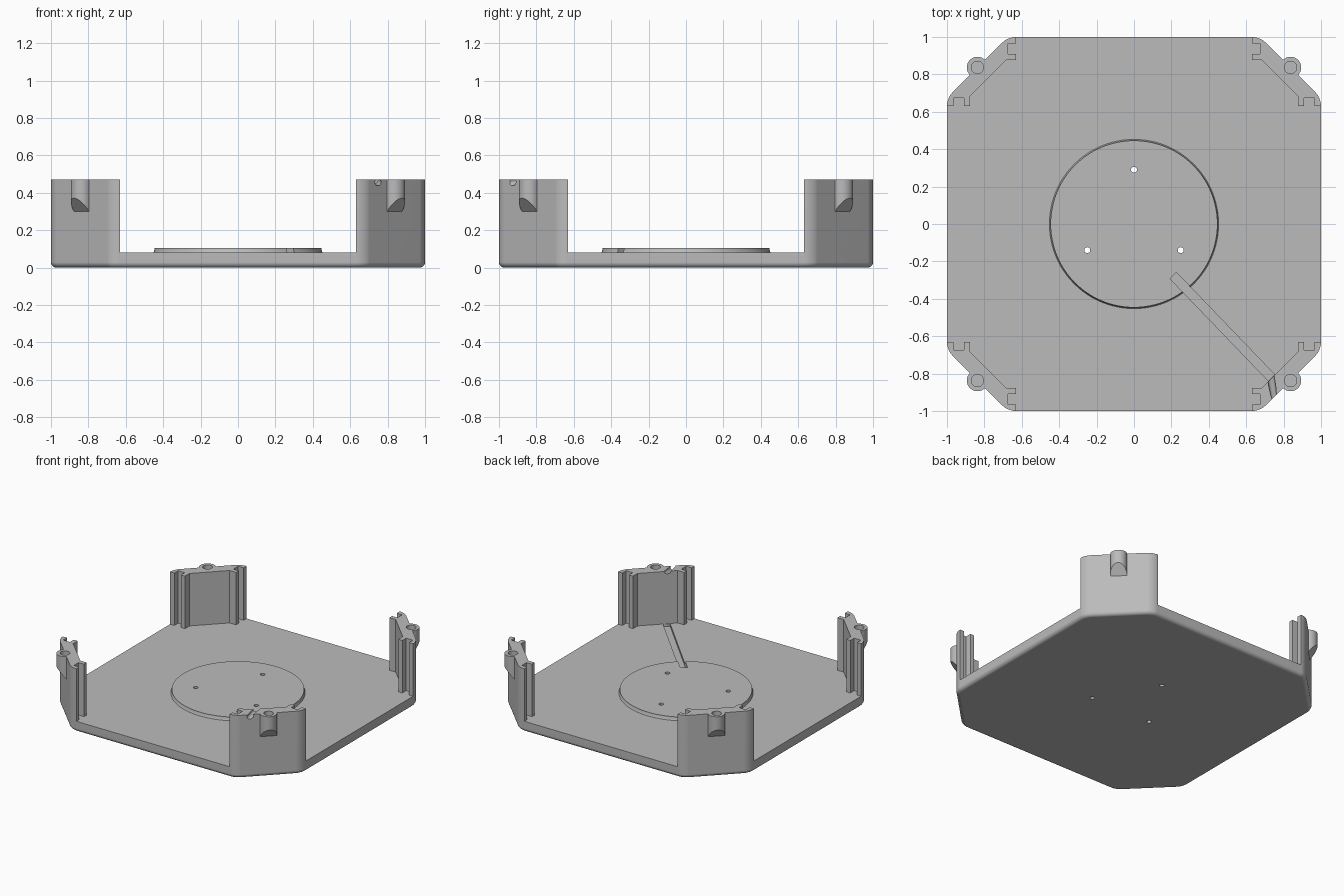
import bpy, bmesh, math
from mathutils import Vector, Matrix

old = bpy.data.objects.get("Cube")
if old:
    bpy.data.objects.remove(old, do_unlink=True)

TOP, FLOOR, GROOVE = 0.47, 0.08, 0.06   # post top, plate top, channel floor

grey = bpy.data.materials.new("plain_grey")
grey.use_nodes = True
grey.diffuse_color = (0.5, 0.5, 0.5, 1)
grey.node_tree.nodes["Principled BSDF"].inputs["Base Color"].default_value = (0.5, 0.5, 0.5, 1)


def finish(bm, name):
    bmesh.ops.recalc_face_normals(bm, faces=bm.faces)
    mesh = bpy.data.meshes.new(name)
    bm.to_mesh(mesh)
    bm.free()
    mesh.materials.append(grey)
    ob = bpy.data.objects.new(name, mesh)
    bpy.context.collection.objects.link(ob)
    return ob


def prism_bm(points, z0, z1):
    bm = bmesh.new()
    face = bm.faces.new([bm.verts.new((x, y, z0)) for x, y in points])
    ext = bmesh.ops.extrude_face_region(bm, geom=[face])
    verts = [g for g in ext["geom"] if isinstance(g, bmesh.types.BMVert)]
    bmesh.ops.translate(bm, verts=verts, vec=(0, 0, z1 - z0))
    return bm


def cylinder_bm(x, y, z0, z1, r0, r1, n):
    bm = bmesh.new()
    bmesh.ops.create_cone(bm, cap_ends=True, segments=n, radius1=r0, radius2=r1, depth=z1 - z0,
                          matrix=Matrix.Translation((x, y, (z0 + z1) / 2)))
    return bm


def boolean(target, tool, operation):
    mod = target.modifiers.new("shape", 'BOOLEAN')
    mod.object, mod.operation, mod.solver = tool, operation, 'EXACT'
    bpy.context.view_layer.objects.active = target
    bpy.ops.object.modifier_apply(modifier=mod.name)
    bpy.data.objects.remove(tool, do_unlink=True)


def four_fold(points):
    out = []
    for turn in range(4):
        out += points
        points = [(-y, x) for x, y in points]
    return out


# Outer block: octagon with rounded uprights and a rounded lower rim
bm = prism_bm(four_fold([(1, 0.674), (0.674, 1)]), 0, TOP)
bm.normal_update()
uprights = [e for e in bm.edges if abs(e.verts[0].co.z - e.verts[1].co.z) > 0.1]
bmesh.ops.bevel(bm, geom=uprights, offset=0.04, segments=4, profile=0.5, affect='EDGES')
rim = [e for e in bm.edges if max(v.co.z for v in e.verts) < 0.001]
bmesh.ops.bevel(bm, geom=rim, offset=0.028, segments=4, profile=0.5, affect='EDGES')
tray = finish(bm, "tray_with_corner_posts")

# Inner space, with panel slots in both ends of every post
half = [(1.1, 0.63), (0.965, 0.63), (0.965, 0.675), (0.91, 0.675),
        (0.91, 0.63), (0.877, 0.63), (0.877, 0.683)]
corner = half + [(y, x) for x, y in reversed(half)]
boolean(tray, finish(prism_bm(four_fold(corner), FLOOR, 1), "inner_cutter"), 'DIFFERENCE')

# Screw bosses with a sloping underside, and their blind holes
C, WALL = 0.837, 1.674 / math.sqrt(2)
for sx in (-1, 1):
    for sy in (-1, 1):
        out = Vector((sx, sy, 0)).normalized()
        bm = cylinder_bm(sx * C, sy * C, 0.2, TOP, 0.057, 0.057, 32)
        cut = bmesh.ops.bisect_plane(bm, geom=bm.verts[:] + bm.edges[:] + bm.faces[:],
                                     plane_co=out * WALL + Vector((0, 0, 0.3)),
                                     plane_no=out * 1.25 - Vector((0, 0, 1)), clear_outer=True)
        edges = [g for g in cut["geom_cut"] if isinstance(g, bmesh.types.BMEdge)]
        bmesh.ops.edgeloop_fill(bm, edges=edges)
        boolean(tray, finish(bm, "screw_boss"), 'UNION')
        hole = cylinder_bm(sx * C, sy * C, 0.36, 0.6, 0.033, 0.033, 32)
        boolean(tray, finish(hole, "screw_hole_cutter"), 'DIFFERENCE')

# Raised round pad: sloping foot below a straight rim
boolean(tray, finish(cylinder_bm(0, 0, 0.05, 0.094, 0.466, 0.446, 96), "pad_foot"), 'UNION')
boolean(tray, finish(cylinder_bm(0, 0, 0.05, 0.105, 0.446, 0.446, 96), "round_pad"), 'UNION')

# Three through holes
for x, y in ((0, 0.29), (-0.25, -0.14), (0.25, -0.14)):
    boolean(tray, finish(cylinder_bm(x, y, -0.1, 0.3, 0.016, 0.016, 20), "pad_hole_cutter"), 'DIFFERENCE')

# Cable channel along the floor and up the inner face of one post
start, end = Vector((0.21, -0.276)), Vector((0.735, -0.822))
side = (end - start).orthogonal().normalized() * 0.024
strip = [start + side, end + side, end - side, start - side]
boolean(tray, finish(prism_bm(strip, GROOVE, 0.7), "channel_cutter"), 'DIFFERENCE')

# Cable outlet: round groove falling outward across the post top
a, b = Vector((0.727, -0.79, 0.475)), Vector((0.754, -0.96, 0.452))
bm = cylinder_bm(0, 0, -0.5, 0.5, 0.019, 0.019, 20)
axis = b - a
bmesh.ops.scale(bm, vec=(1, 1, axis.length), verts=bm.verts)
bmesh.ops.transform(bm, verts=bm.verts, matrix=Matrix.Translation((a + b) / 2)
                    @ axis.to_track_quat('Z', 'Y').to_matrix().to_4x4())
boolean(tray, finish(bm, "outlet_cutter"), 'DIFFERENCE')

# Smooth curved walls, keep hard edges
bpy.ops.object.select_all(action='DESELECT')
tray.select_set(True)
bpy.context.view_layer.objects.active = tray
bpy.ops.object.shade_smooth_by_angle(angle=math.radians(30))
weighted = tray.modifiers.new("even_normals", 'WEIGHTED_NORMAL')
weighted.keep_sharp = True
